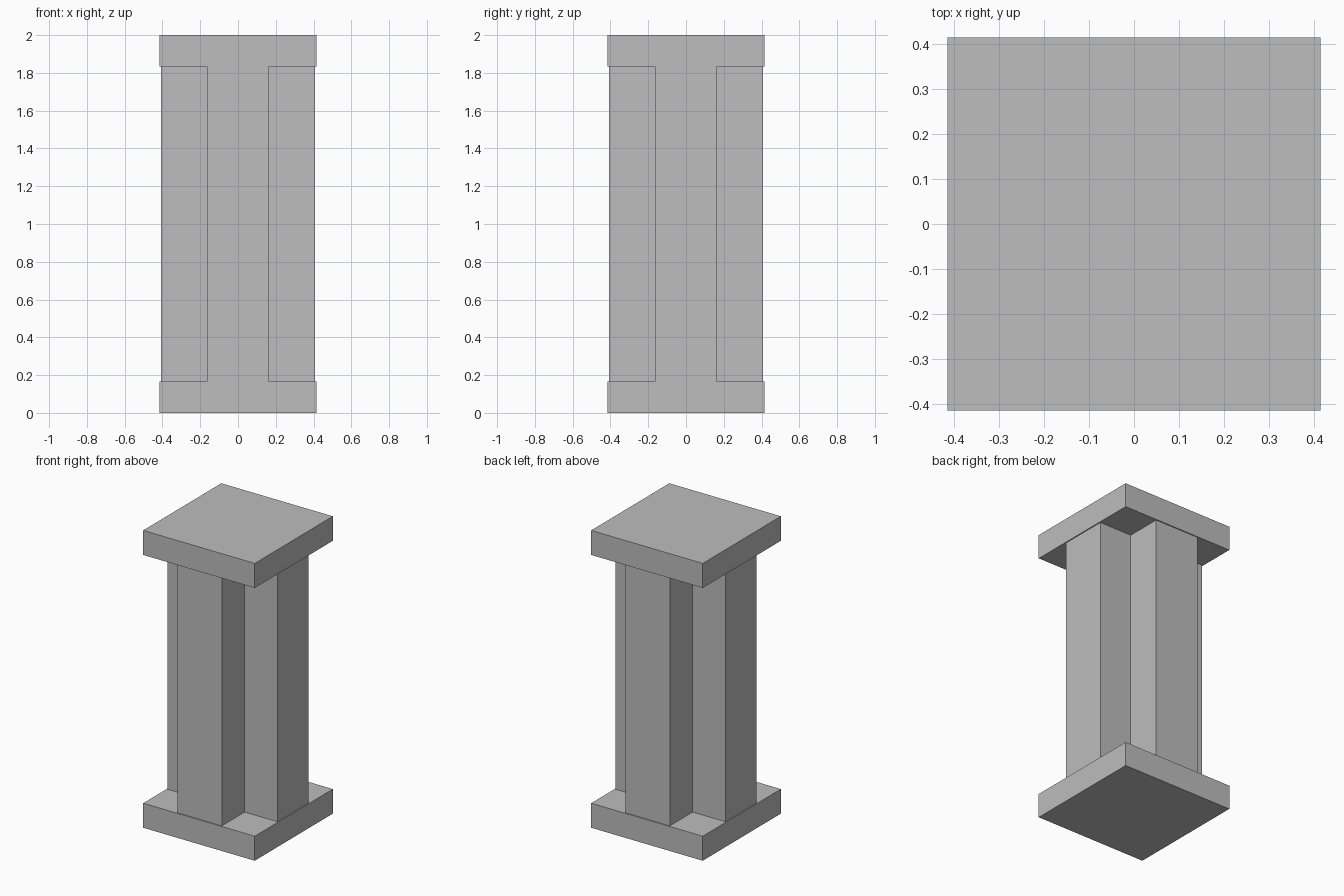
import bpy

cube = bpy.data.objects.get("Cube")
if cube:
    bpy.data.objects.remove(cube, do_unlink=True)

HEIGHT = 2.0
SLAB_HALF = 0.415    # half width of the square end slabs
SLAB_THICK = 0.165
ARM_REACH = 0.408    # cross arms stop just inside the slab edge
ARM_HALF = 0.165     # half width of each cross arm

stone = bpy.data.materials.new("stone grey")
stone.use_nodes = True
grey = (0.51, 0.51, 0.51, 1.0)
stone.diffuse_color = grey
stone.node_tree.nodes["Principled BSDF"].inputs["Base Color"].default_value = grey


def prism(name, outline, bottom, top):
    """Extrude a flat outline straight up between two heights."""
    n = len(outline)
    verts = [(x, y, z) for z in (bottom, top) for x, y in outline]
    faces = [tuple(reversed(range(n))), tuple(range(n, 2 * n))]
    faces += [(i, (i + 1) % n, (i + 1) % n + n, i + n) for i in range(n)]
    mesh = bpy.data.meshes.new(name)
    mesh.from_pydata(verts, [], faces)
    mesh.materials.append(stone)
    obj = bpy.data.objects.new(name, mesh)
    bpy.context.collection.objects.link(obj)
    return obj


# Square slabs at both ends
s = SLAB_HALF
square = [(-s, -s), (s, -s), (s, s), (-s, s)]
prism("base_slab", square, 0, SLAB_THICK)
prism("top_slab", square, HEIGHT - SLAB_THICK, HEIGHT)

# Cross-shaped shaft: one arm's corners turned through four quarter turns
a, r = ARM_HALF, ARM_REACH
corners = [(a, -a), (r, -a), (r, a)]
cross = []
for turn in range(4):
    cross += corners
    corners = [(-y, x) for x, y in corners]
prism("cross_shaft", cross, SLAB_THICK, HEIGHT - SLAB_THICK)
